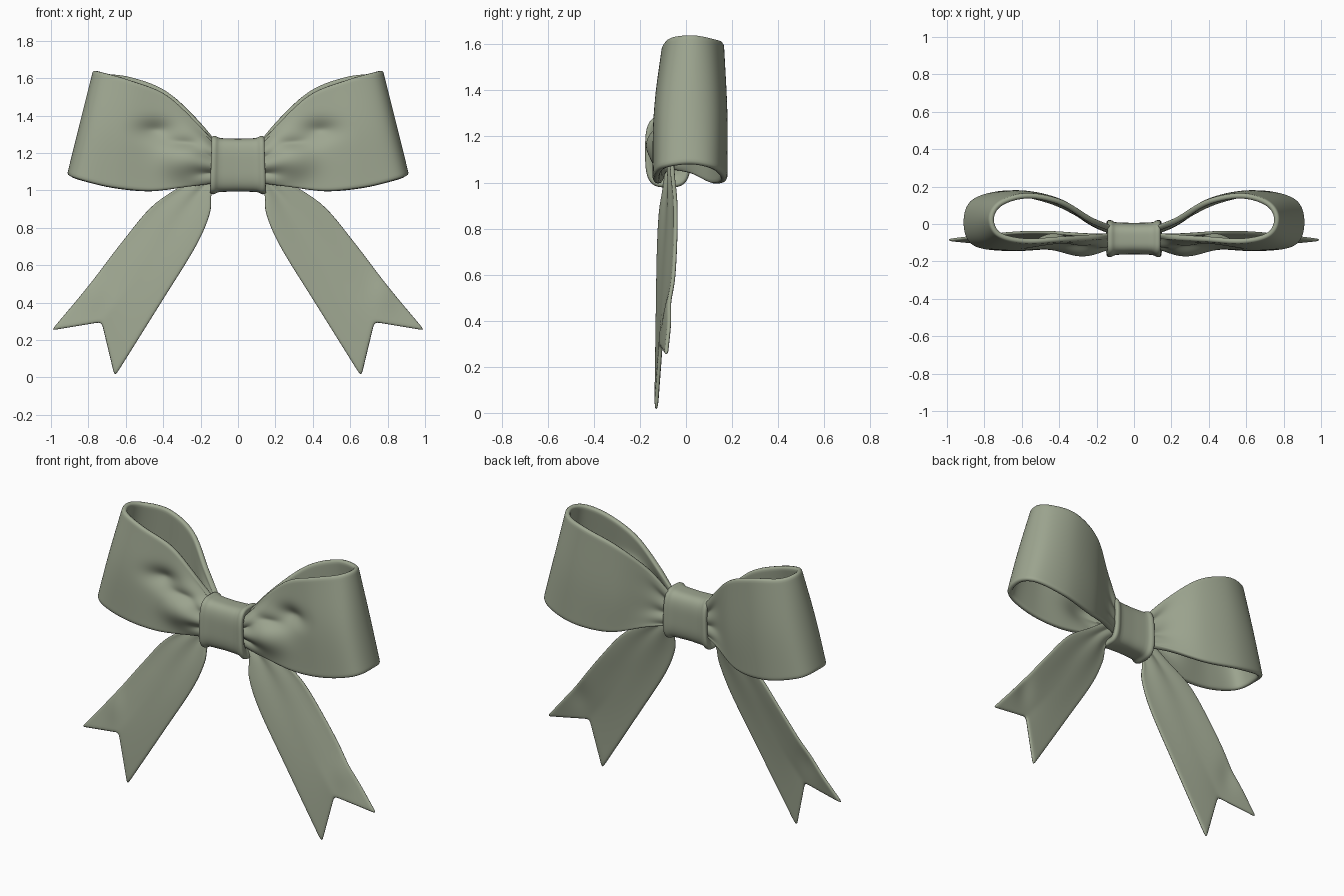
import bpy, bmesh, math
from mathutils import Vector

if "Cube" in bpy.data.objects:
    bpy.data.objects.remove(bpy.data.objects["Cube"])

mat = bpy.data.materials.new("sage_green")
mat.diffuse_color = (0.34, 0.38, 0.28, 1)
mat.use_nodes = True
mat.node_tree.nodes["Principled BSDF"].inputs["Base Color"].default_value = mat.diffuse_color


def spline(pts, t):
    """Catmull-Rom through pts, t in 0..1."""
    n = len(pts) - 1
    i = min(int(t * n), n - 1)
    f = t * n - i
    b, c = pts[i], pts[i + 1]
    a = pts[i - 1] if i > 0 else 2 * b - c
    d = pts[i + 2] if i + 2 <= n else 2 * c - b
    return 0.5 * (2 * b + (c - a) * f + (2 * a - 5 * b + 4 * c - d) * f * f
                  + (3 * b - a - 3 * c + d) * f ** 3)


def bump(p, x, z, rx, rz):
    return math.exp(-((p.x - x) / rx) ** 2 - ((p.z - z) / rz) ** 2)


def grid_object(name, rows, wrap_u=False, wrap_v=False):
    bm = bmesh.new()
    vs = [[bm.verts.new(p) for p in r] for r in rows]
    nu, nv = len(vs), len(vs[0])
    for i in range(nu if wrap_u else nu - 1):
        for j in range(nv if wrap_v else nv - 1):
            k, m = (i + 1) % nu, (j + 1) % nv
            bm.faces.new((vs[i][j], vs[k][j], vs[k][m], vs[i][m]))
    bmesh.ops.recalc_face_normals(bm, faces=bm.faces)
    me = bpy.data.meshes.new(name)
    bm.to_mesh(me)
    bm.free()
    me.materials.append(mat)
    me.shade_smooth()
    ob = bpy.data.objects.new(name, me)
    bpy.context.collection.objects.link(ob)
    return ob


def ribbon(name, stations, side, nu, nv, thick, shape, straight=False):
    """Cloth strip: each station holds the two edges and the middle."""
    edges = [[Vector(s[k:k + 3]) for s in stations] for k in (0, 3, 6)]
    rows = []
    for i in range(nu + 1):
        u = i / nu
        a, m, b = (spline(e, u) for e in edges)
        row = []
        for j in range(nv + 1):
            v = j / nv
            if straight:
                p = a.lerp(m, 2 * v) if v < 0.5 else m.lerp(b, 2 * v - 1)
            else:
                p = spline([a, m, b], v)
            p = p.copy()
            p.y += shape(p, u, v)
            p.x *= side
            row.append(p)
        rows.append(row)
    ob = grid_object(name, rows)
    so = ob.modifiers.new("cloth", 'SOLIDIFY')
    so.thickness, so.offset = thick, 0
    ss = ob.modifiers.new("soft", 'SUBSURF')
    ss.levels = ss.render_levels = 1
    return ob


# loop: front from the knot, round the outer bend, back to the knot
LOOP = [
    (.10, -.07, 1.23, .10, -.10, 1.14, .10, -.08, 1.05),
    (.23, -.07, 1.37, .24, -.125, 1.18, .24, -.10, 1.025),
    (.39, -.08, 1.515, .42, -.11, 1.24, .46, -.12, .995),
    (.58, -.09, 1.59, .63, -.125, 1.31, .68, -.13, 1.015),
    (.72, -.055, 1.63, .79, -.09, 1.34, .86, -.10, 1.06),
    (.76, .03, 1.64, .83, .02, 1.36, .90, .02, 1.078),
    (.71, .11, 1.625, .78, .125, 1.33, .85, .125, 1.055),
    (.57, .15, 1.605, .61, .165, 1.30, .66, .165, 1.01),
    (.39, .115, 1.535, .40, .12, 1.23, .44, .12, .995),
    (.23, .02, 1.39, .23, .01, 1.18, .25, .03, 1.04),
    (.10, -.04, 1.23, .10, -.04, 1.14, .10, -.04, 1.06),
]


def loop_folds(p, u, v):
    pleat = math.exp(-((p.x - .14) / .09) ** 2) * .012 * math.sin(v * 6 * math.pi)
    if u > .5:
        return pleat * .6
    return (pleat - .035 * bump(p, .30, 1.16, .12, .08)
            + .045 * bump(p, .44, 1.32, .09, .05)
            + .03 * bump(p, .30, 1.25, .10, .03))


# tail: outer edge, middle, inner edge, ending in a swallow-tail notch
TAIL = [
    (.10, -.07, 1.17, .09, -.07, 1.11, .08, -.08, 1.05),
    (.28, -.06, 1.04, .20, -.07, 1.02, .14, -.09, .98),
    (.46, -.045, .915, .31, -.075, .88, .15, -.11, .875),
    (.62, -.045, .725, .44, -.085, .69, .225, -.12, .70),
    (.80, -.06, .49, .59, -.095, .48, .41, -.125, .40),
    (1.0, -.085, .25, .73, -.11, .295, .66, -.13, .0),
]


def tail_folds(p, u, v):
    return .008 * math.sin(v * 4 * math.pi) * (1 - u) ** 2 - .012 * bump(p, .78, .45, .06, .1)


for side, word in ((-1, "left"), (1, "right")):
    ribbon(word + "_loop", LOOP, side, 70, 24, .03, loop_folds)
    ribbon(word + "_tail", TAIL, side, 40, 16, .018, tail_folds, True)

# knot: band with rolled rims wrapped around the middle
PROFILE = [(-.125, -.06), (-.14, -.01), (-.147, .004), (-.143, .014), (-.13, .018),
           (-.115, .013), (-.105, .003), (-.05, .003), (0, 0)]
PROFILE += [(-x, o) for x, o in reversed(PROFILE[:-1])]


def power(c, e):
    return math.copysign(abs(c) ** e, c)


rows = []
for i in range(64):
    a = 2 * math.pi * i / 64
    c, s = power(math.cos(a), .6), power(math.sin(a), .6)
    rows.append([Vector((x * (1 - .03 * s), -.078 + c * (.083 + o), 1.135 + s * (.14 + o)))
                 for x, o in PROFILE])
knot = grid_object("knot", rows, True, True)
ss = knot.modifiers.new("soft", 'SUBSURF')
ss.levels = ss.render_levels = 1
